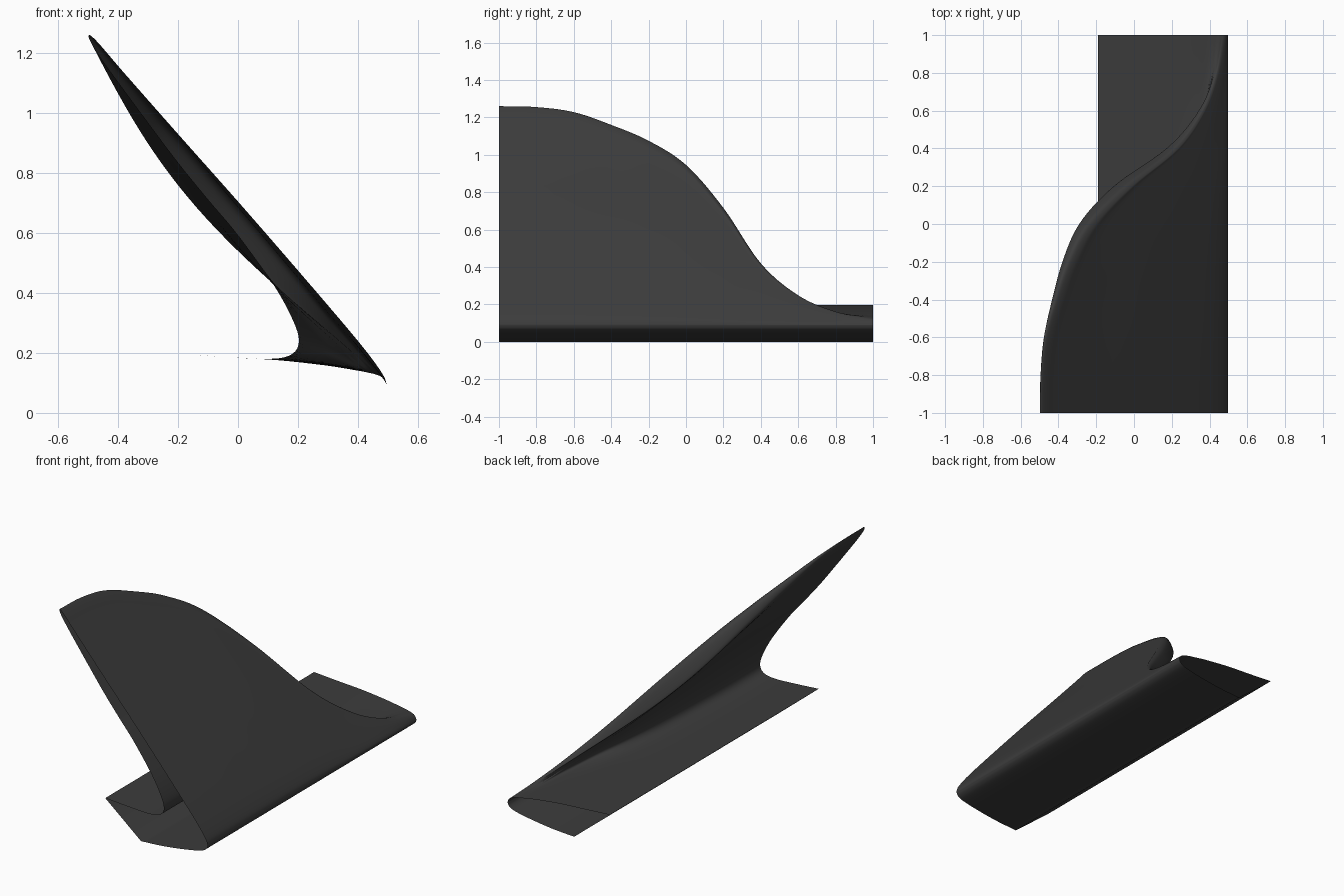
import bpy, bmesh, math
from mathutils import Vector

if "Cube" in bpy.data.objects:
    bpy.data.objects.remove(bpy.data.objects["Cube"])


def spline(pts, n):
    """Smooth curve through the points, n steps per span."""
    p = [Vector(q) for q in pts]
    p = [2 * p[0] - p[1]] + p + [2 * p[-1] - p[-2]]
    out = []
    for i in range(1, len(p) - 2):
        a, b, c, d = p[i - 1:i + 3]
        for k in range(n):
            t = k / n
            out.append(0.5 * (2 * b + (c - a) * t + (2 * a - 5 * b + 4 * c - d) * t * t
                              + (3 * b - a - 3 * c + d) * t ** 3))
    return out + [p[-2]]


# fixed underside and rounded nose, (x, z)
under = [(0.05, 0), (0.2, 0.01), (0.35, 0.03), (0.45, 0.05), (0.485, 0.068), (0.497, 0.09)]
# full-height blade: outer face, tip, inner face, fillet, base top
tall = [(0.497, 0.09), (0.48, 0.133), (0.4, 0.24), (0.2, 0.475), (0, 0.705), (-0.2, 0.93),
        (-0.4, 1.157), (-0.465, 1.233), (-0.495, 1.26), (-0.493, 1.24), (-0.455, 1.18),
        (-0.39, 1.09), (-0.3, 0.968), (-0.2, 0.835), (-0.1, 0.712), (0, 0.593),
        (0.12, 0.425), (0.185, 0.305), (0.203, 0.235), (0.175, 0.193), (0.1, 0.18),
        (-0.05, 0.187), (-0.19, 0.197)]
# base top where the blade has died away: even run over the nose, then flat
low_nose = spline([(0.497, 0.09), (0.488, 0.111), (0.465, 0.124), (0.43, 0.134)], 5)
low = low_nose[:15] + [(0.425, 0.135), (0.413, 0.138), (0.39, 0.142), (0.34, 0.151),
                       (0.27, 0.161), (0.13, 0.176), (-0.05, 0.187), (-0.19, 0.197)]
# extra thickness behind the tip at mid heights
fat = [0] * 8 + [0.03, 0.075, 0.073, 0.06, 0.047, 0.037, 0.027, 0.02, 0.012, 0.006] + [0] * 5

# ridge height along y, every 0.2
heights = [1.26, 1.255, 1.228, 1.16, 1.075, 0.945, 0.715, 0.42, 0.25, 0.163, 0.125]
ridge = spline([(-1 + 0.2 * i, h) for i, h in enumerate(heights)], 7)

bottom = spline(under, 5)
bm = bmesh.new()
rows = []
for y, h in ridge:
    s = min(1, max(0.002, (h - 0.121) / (1.26 - 0.121)))
    bump = math.sin(math.pi * s ** 1.2)
    pts = []
    for i, (l, t, f) in enumerate(zip(low, tall, fat)):
        p = Vector(l).lerp(Vector(t), s)
        pts.append(p - Vector((f, 0 if i == 8 else 0.6 * f)) * bump)
    section = bottom[:-1] + spline(pts, 5)
    rows.append([bm.verts.new((p.x, y, p.y)) for p in section])

# open-ended shell, the last strip is the undercut back wall
for a, b in zip(rows, rows[1:]):
    n = len(a)
    for i in range(n):
        j = (i + 1) % n
        bm.faces.new((a[i], a[j], b[j], b[i]))
bmesh.ops.recalc_face_normals(bm, faces=bm.faces)

mesh = bpy.data.meshes.new("swept_blade_shell")
bm.to_mesh(mesh)
bm.free()
shell = bpy.data.objects.new("swept_blade_shell", mesh)
bpy.context.collection.objects.link(shell)
bpy.context.view_layer.objects.active = shell
shell.select_set(True)
bpy.ops.object.shade_smooth_by_angle(angle=math.radians(50))

# near-black finish
black = bpy.data.materials.new("black")
black.diffuse_color = (0.045, 0.045, 0.045, 1)
black.use_nodes = True
black.node_tree.nodes["Principled BSDF"].inputs["Base Color"].default_value = black.diffuse_color
mesh.materials.append(black)
